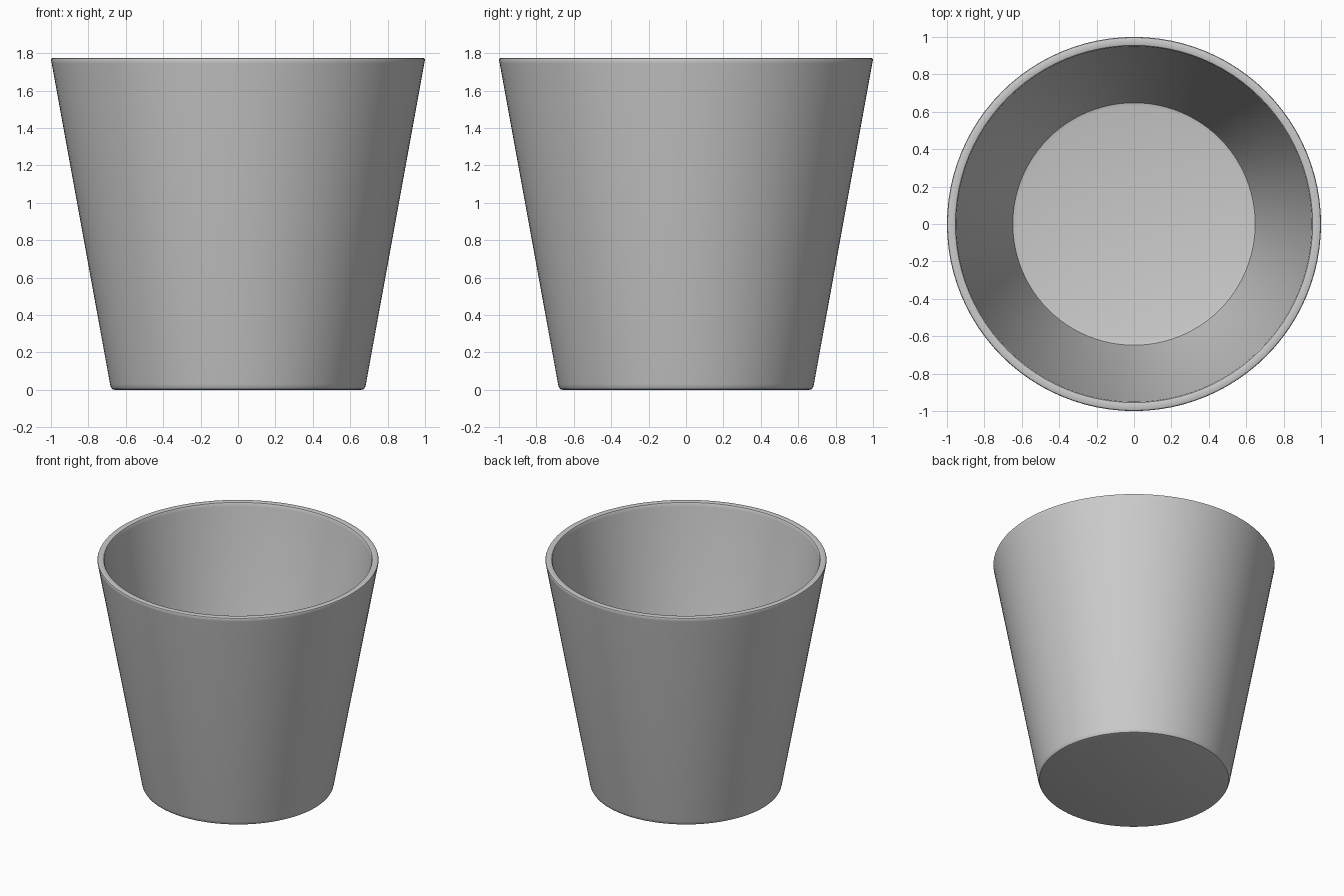
import bpy
import bmesh
import math

cube = bpy.data.objects.get("Cube")
if cube:
    bpy.data.objects.remove(cube, do_unlink=True)

SEGMENTS = 96

# Single flat grey
grey = bpy.data.materials.new("plain_grey")
grey.use_nodes = True
colour = (0.6, 0.6, 0.6, 1)
grey.diffuse_color = colour
grey.node_tree.nodes["Principled BSDF"].inputs["Base Color"].default_value = colour

# Cup cross-section: underside, rounded foot, outer wall, rim, inner wall, floor
profile = [
    (0, 0), (0.66, 0), (0.673, 0.004), (0.68, 0.015), (0.684, 0.03),
    (0.996, 1.745), (1.0, 1.765), (0.997, 1.772), (0.99, 1.775),
    (0.963, 1.775), (0.955, 1.772), (0.95, 1.762), (0.948, 1.745),
    (0.655, 0.105), (0.648, 0.085), (0.63, 0.08), (0, 0.08),
]

# Spin the cross-section around the vertical axis
bm = bmesh.new()
verts = [bm.verts.new((r, 0, z)) for r, z in profile]
edges = [bm.edges.new(pair) for pair in zip(verts, verts[1:])]
bmesh.ops.spin(bm, geom=verts + edges, cent=(0, 0, 0), axis=(0, 0, 1),
               angle=math.tau, steps=SEGMENTS, use_merge=False)
bmesh.ops.remove_doubles(bm, verts=bm.verts, dist=0.0005)
bmesh.ops.recalc_face_normals(bm, faces=bm.faces)
mesh = bpy.data.meshes.new("cup_body")
bm.to_mesh(mesh)
bm.free()

cup = bpy.data.objects.new("cup_body", mesh)
mesh.materials.append(grey)
bpy.context.collection.objects.link(cup)

# Smooth walls with crisp rim and foot
bpy.context.view_layer.objects.active = cup
cup.select_set(True)
bpy.ops.object.shade_smooth_by_angle(angle=math.radians(40))
